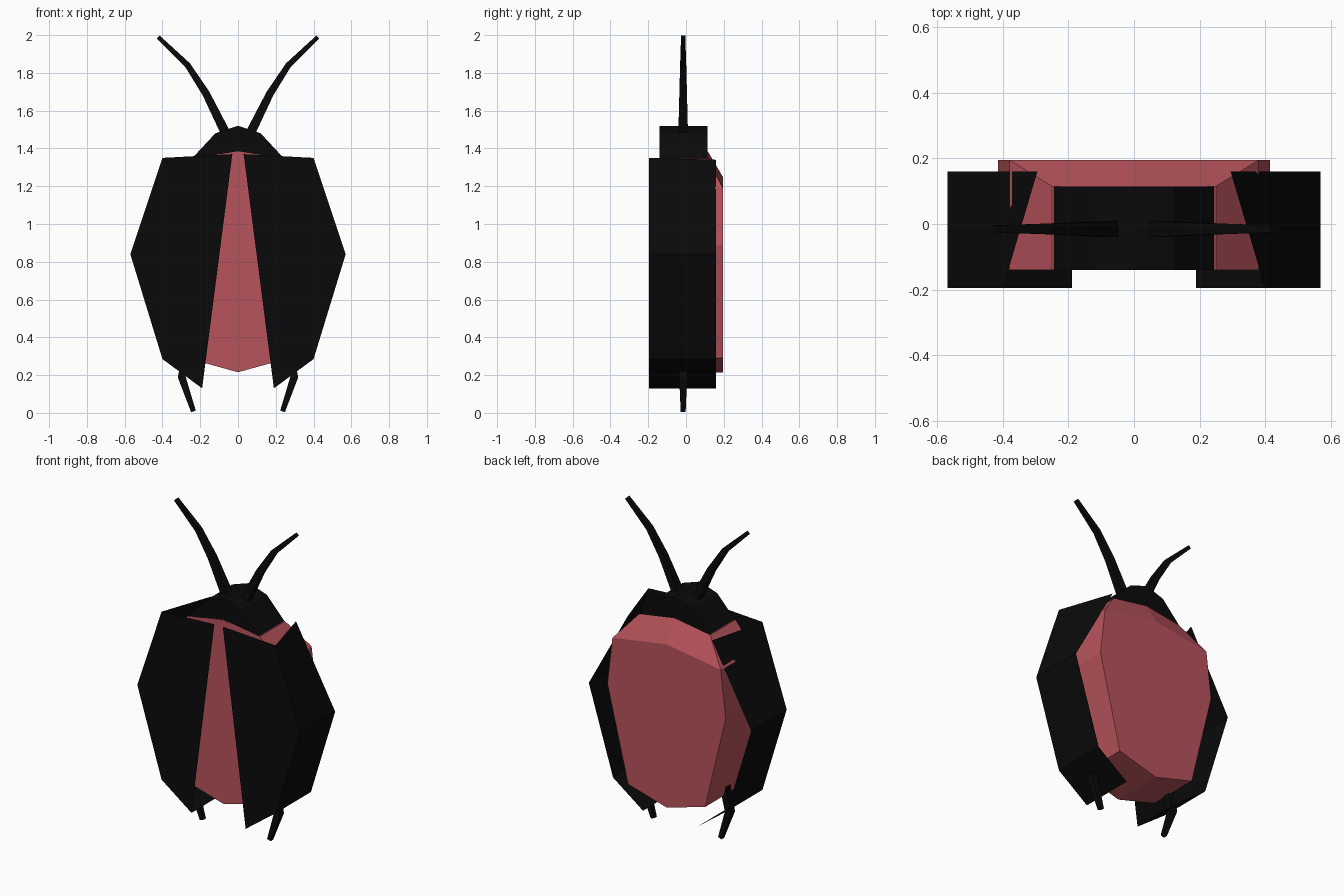
import bpy, bmesh
from mathutils import Vector

if "Cube" in bpy.data.objects:
    bpy.data.objects.remove(bpy.data.objects["Cube"])


def material(name, rgb):
    m = bpy.data.materials.new(name)
    m.diffuse_color = (*rgb, 1)
    m.use_nodes = True
    m.node_tree.nodes["Principled BSDF"].inputs["Base Color"].default_value = m.diffuse_color
    return m


RED = material("dusty red", (0.48, 0.088, 0.107))
BLACK = material("black", (0.003, 0.003, 0.003))


def make(name, verts, faces, mat, fix_normals=True):
    me = bpy.data.meshes.new(name)
    me.from_pydata(verts, [], faces)
    if fix_normals:
        bm = bmesh.new()
        bm.from_mesh(me)
        bmesh.ops.recalc_face_normals(bm, faces=bm.faces)
        bm.to_mesh(me)
        bm.free()
    me.materials.append(mat)
    ob = bpy.data.objects.new(name, me)
    bpy.context.collection.objects.link(ob)
    return ob


def prism_sides(n):
    return [(i, (i + 1) % n, n + (i + 1) % n, n + i) for i in range(n)]


def mirror_profile(half):
    # half runs from bottom centre to top centre on the +x side
    return half + [(-x, z) for x, z in half[-2:0:-1]]


# Abdomen: faceted prism with a sloped upper back
prof = mirror_profile([(0, .215), (.27, .29), (.415, .89), (.38, 1.19), (.25, 1.345), (0, 1.385)])
n = len(prof)
front = [(x, -.14, z) for x, z in prof]
back = [(x, .115 if z > 1.3 else .195, z) for x, z in prof]
ridge = 2 * n
faces = prism_sides(n) + [tuple(range(n))]
b = [n + i for i in range(n)]
faces += [(b[0], b[1], b[2], b[3], ridge, b[7], b[8], b[9]),
          (b[3], b[4], b[5], ridge), (ridge, b[5], b[6], b[7])]
make("abdomen", front + back + [(0, .195, 1.25)], faces, RED)

# Head: low prism sitting on the abdomen
hp = [(-.25, 1.34), (0, 1.38), (.25, 1.34), (.12, 1.48), (0, 1.52), (-.12, 1.48)]
hn = len(hp)
make("head", [(x, -.14, z) for x, z in hp] + [(x, .115, z) for x, z in hp],
     prism_sides(hn) + [tuple(range(hn)), tuple(range(hn, 2 * hn))], BLACK)


def tapered_limb(name, path, widths, s):
    # square-section limb along a path in the x-z plane
    pts = [Vector((s * x, -.015, z)) for x, z in path]
    verts, faces = [], []
    for i, (p, w) in enumerate(zip(pts, widths)):
        d = (pts[min(i + 1, len(pts) - 1)] - pts[max(i - 1, 0)]).normalized()
        side = Vector((d.z, 0, -d.x)) * w / 2
        dep = Vector((0, w / 2, 0))
        verts += [p + side + dep, p + side - dep, p - side - dep, p - side + dep]
    for i in range(len(pts) - 1):
        for k in range(4):
            a, c = 4 * i + k, 4 * i + (k + 1) % 4
            faces.append((a, c, c + 4, a + 4))
    e = len(verts)
    faces += [(0, 1, 2, 3), (e - 4, e - 3, e - 2, e - 1)]
    make(name, verts, faces, BLACK)


for s, tag in ((1, "right"), (-1, "left")):
    # Wing case: open shell with front sheet, outer sides and underside
    wp = [(.03, 1.37), (.40, 1.35), (.57, .84), (.40, .285), (.19, .13)]
    fr = [(s * x, -.195, z) for x, z in wp]
    bk = [(s * x, .16, z) for x, z in [(.295, 1.34)] + wp[2:]]
    wf = [(0, 1, 2, 3, 4), (1, 5, 6, 2), (2, 6, 7, 3), (3, 7, 8, 4)]
    if s < 0:
        wf = [f[::-1] for f in wf]
    make(tag + "_wing_case", fr + bk, wf, BLACK, False)
    # Antenna
    tapered_limb(tag + "_antenna", [(.05, 1.45), (.169, 1.69), (.266, 1.84), (.423, 1.99)],
                 [.052, .040, .032, .022], s)
    # Leg
    tapered_limb(tag + "_leg", [(.26, .36), (.298, .19), (.236, .008)], [.045, .042, .026], s)
